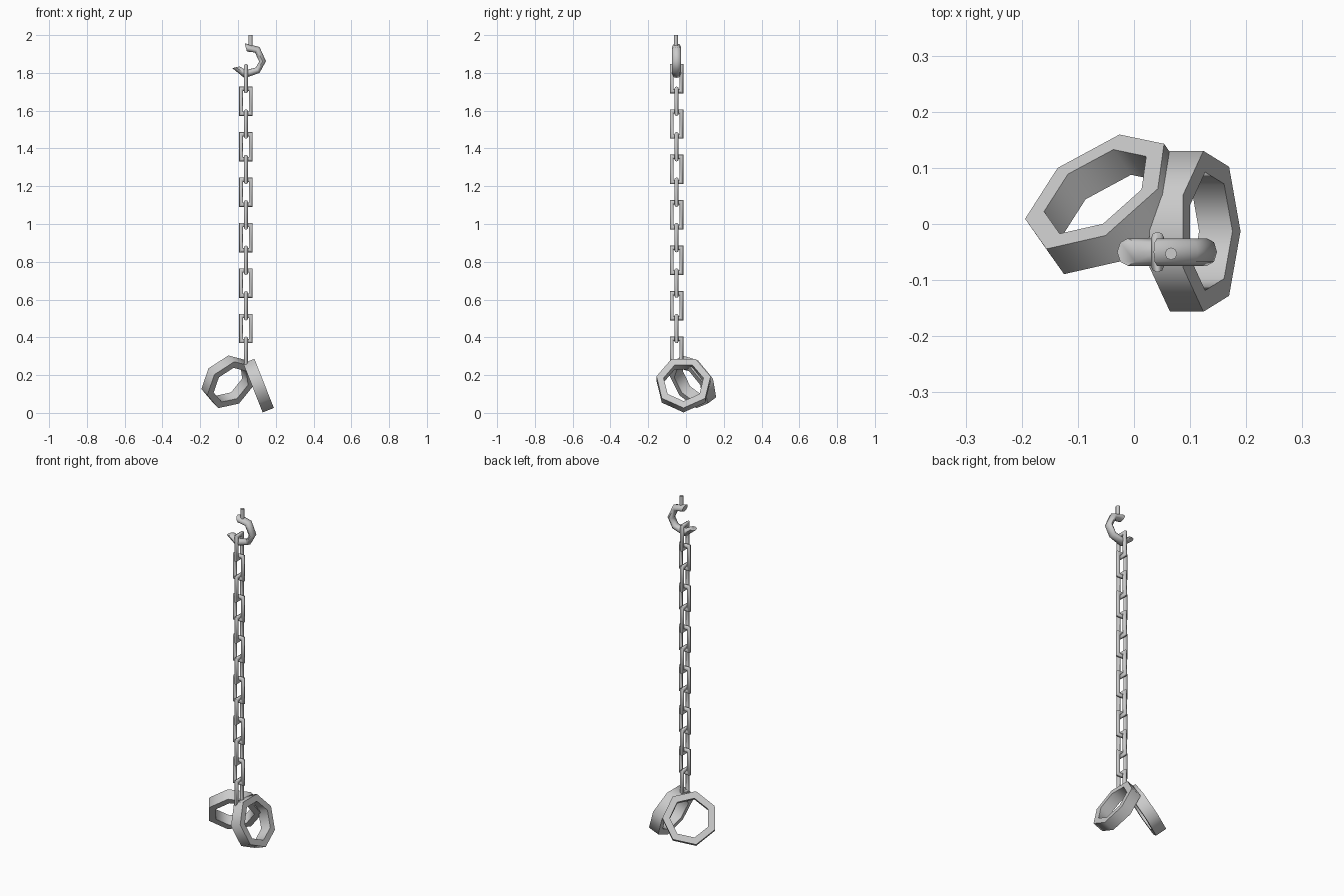
import bpy, bmesh, math
from mathutils import Vector as V

if "Cube" in bpy.data.objects:
    bpy.data.objects.remove(bpy.data.objects["Cube"])

CHAIN_X, CHAIN_Y = 0.042, -0.05


def loft(name, rings, closed, smooth=60):
    """Skin a list of equal-sized point rings; cap the ends if open."""
    bm = bmesh.new()
    rows = [[bm.verts.new(p) for p in r] for r in rings]
    n, m = len(rows), len(rows[0])
    for i in range(n if closed else n - 1):
        a, b = rows[i], rows[(i + 1) % n]
        for j in range(m):
            k = (j + 1) % m
            bm.faces.new((a[j], a[k], b[k], b[j]))
    if not closed:
        bm.faces.new(rows[0])
        bm.faces.new(rows[-1])
    bmesh.ops.recalc_face_normals(bm, faces=bm.faces)
    me = bpy.data.meshes.new(name)
    bm.to_mesh(me)
    bm.free()
    ob = bpy.data.objects.new(name, me)
    bpy.context.collection.objects.link(ob)
    bpy.context.view_layer.objects.active = ob
    ob.select_set(True)
    bpy.ops.object.shade_smooth_by_angle(angle=math.radians(smooth))
    ob.select_set(False)
    return ob


def oval(outer, inner, side, sides=8):
    """Elliptical section spanning outer-inner, with half-depth vector side."""
    mid, half = (outer + inner) / 2, (outer - inner) / 2
    return [mid + half * math.cos(t) + side * math.sin(t)
            for t in (2 * math.pi * i / sides for i in range(sides))]


# chain: rectangular links, alternately turned by 90 degrees
def link(name, z, across):
    c = V((CHAIN_X, CHAIN_Y, z))
    side = across.cross(V((0, 0, 1))) * 0.0115
    rings = []
    for sx, sz in ((1, 1), (-1, 1), (-1, -1), (1, -1)):
        out = c + across * 0.036 * sx + V((0, 0, 0.078 * sz))
        inn = c + across * 0.015 * sx + V((0, 0, 0.055 * sz))
        rings.append(oval(out, inn, side))
    loft(name, rings, True)


for i in range(13):
    link(f"chain_link_{i + 1}", 1.77 - 0.1203 * i,
         V((1, 0, 0)) if i % 2 else V((0, 1, 0)))


# cuffs: seven-sided bands; n = axis, up = in-plane up, roll = first vertex angle
def cuff(name, centre, turn, tilt, roll, width=0.064, r_out=0.147, r_in=0.108):
    t, e = math.radians(turn), math.radians(tilt)
    n = V((-math.sin(t) * math.cos(e), math.cos(t) * math.cos(e), math.sin(e)))
    right = V((-math.cos(t), -math.sin(t), 0))
    up = n.cross(right)
    rings = []
    for k in range(7):
        a = math.radians(roll) + 2 * math.pi * k / 7
        d = right * math.cos(a) + up * math.sin(a)
        rings.append([V(centre) + d * r + n * w * width / 2
                      for r, w in ((r_out, 1), (r_out, -1), (r_in, -1), (r_in, 1))])
    loft(name, rings, True)


cuff("right_cuff", (0.106, -0.013, 0.151), -90, 21.6, -90)
cuff("left_cuff", (-0.051, 0.036, 0.1645), 35, 31, -77)

# hook: open bend given by outer and inner edge points
outer = [(.035, 1.957), (.114, 1.937), (.148, 1.862), (.114, 1.80), (.035, 1.772), (-.03, 1.825)]
inner = [(.047, 1.913), (.09, 1.908), (.112, 1.86), (.094, 1.828), (.042, 1.815), (.008, 1.834)]
loft("hook", [oval(V((a[0], CHAIN_Y, a[1])), V((b[0], CHAIN_Y, b[1])), V((0, 0.0245, 0)))
              for a, b in zip(outer, inner)], False)

# hanging pin above the hook
loft("hook_pin", [oval(V((0.077, -0.053, z)), V((0.055, -0.053, z)), V((0, 0.011, 0)))
                  for z in (1.93, 2.0)], False)
